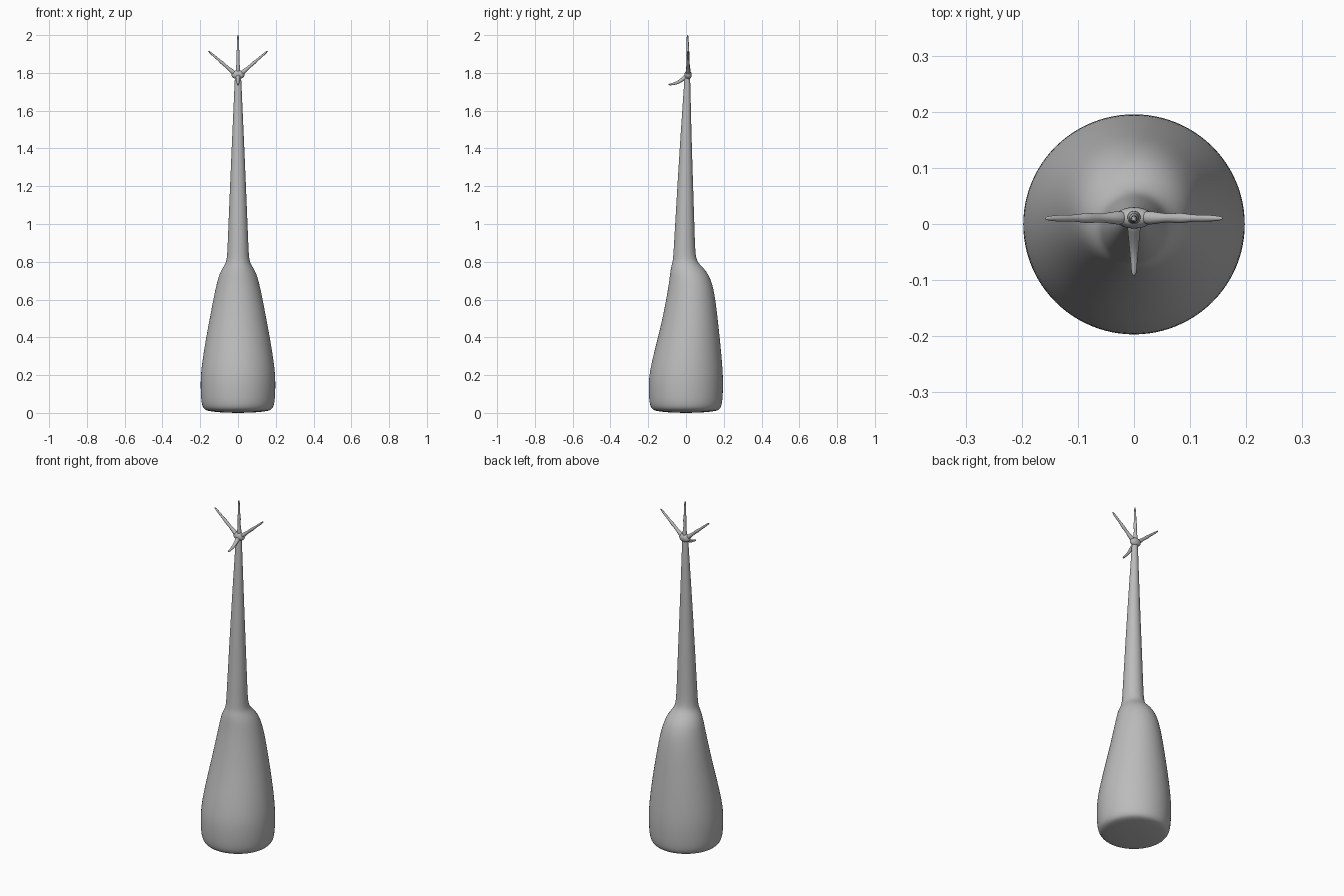
import bpy, bmesh, math
from mathutils import Vector

cube = bpy.data.objects.get("Cube")
if cube:
    bpy.data.objects.remove(cube)

# Single plain grey
grey = bpy.data.materials.new("plain grey")
grey.use_nodes = True
grey.diffuse_color = (0.5, 0.5, 0.5, 1)
grey.node_tree.nodes["Principled BSDF"].inputs["Base Color"].default_value = (0.5, 0.5, 0.5, 1)


def finish(name, bm, levels):
    bmesh.ops.recalc_face_normals(bm, faces=bm.faces)
    mesh = bpy.data.meshes.new(name)
    bm.to_mesh(mesh)
    bm.free()
    mesh.materials.append(grey)
    mesh.shade_smooth()
    ob = bpy.data.objects.new(name, mesh)
    bpy.context.collection.objects.link(ob)
    if levels:
        sub = ob.modifiers.new("smooth", "SUBSURF")
        sub.levels = sub.render_levels = levels
    return ob


def loft(name, rings, sides):
    """Skin elliptical rings (centre, half axis u, half axis v) into a closed tube."""
    bm = bmesh.new()
    loops = []
    for c, u, v in rings:
        angles = [math.tau * i / sides for i in range(sides)]
        loops.append([bm.verts.new(c + u * math.cos(a) + v * math.sin(a)) for a in angles])
    for a, b in zip(loops, loops[1:]):
        for i in range(sides):
            j = (i + 1) % sides
            bm.faces.new((a[i], a[j], b[j], b[i]))
    bm.faces.new(loops[0])
    bm.faces.new(loops[-1])
    return finish(name, bm, 2)


# Thigh and shank: height, half width, front edge, back edge
profile = [
    (0.0, 0.06, -0.06, 0.06), (0.008, 0.155, -0.155, 0.155),
    (0.018, 0.183, -0.183, 0.183), (0.05, 0.196, -0.196, 0.194),
    (0.12, 0.2, -0.2, 0.198), (0.2, 0.2, -0.198, 0.198),
    (0.3, 0.187, -0.176, 0.19), (0.4, 0.17, -0.15, 0.18),
    (0.5, 0.151, -0.126, 0.169), (0.6, 0.132, -0.106, 0.157),
    (0.68, 0.115, -0.092, 0.142), (0.74, 0.098, -0.085, 0.117),
    (0.775, 0.077, -0.079, 0.085), (0.8, 0.062, -0.071, 0.06),
    (0.84, 0.057, -0.067, 0.049), (1.0, 0.051, -0.058, 0.045),
    (1.4, 0.034, -0.034, 0.031), (1.7, 0.02, -0.013, 0.024),
    (1.78, 0.017, -0.008, 0.022), (1.8, 0.012, -0.003, 0.018),
]
loft("leg", [(Vector((0, (f + b) / 2, z)), Vector((w, 0, 0)), Vector((0, (b - f) / 2, 0)))
             for z, w, f, b in profile], 24)

# Knuckle pad joining the toes
bm = bmesh.new()
bmesh.ops.create_uvsphere(bm, u_segments=24, v_segments=14, radius=1)
for v in bm.verts:
    v.co = Vector((v.co.x * 0.034, 0.011 + v.co.y * 0.019, 1.79 + v.co.z * 0.024))
finish("foot_pad", bm, 0)


def toe(name, path, radii):
    """Tapering toe following a path, with a swelling at each joint."""
    pts = [Vector(p) for p in path]
    rings = []
    for i, (p, r) in enumerate(zip(pts, radii)):
        t = (pts[min(i + 1, len(pts) - 1)] - pts[max(i - 1, 0)]).normalized()
        side = Vector((0, 1, 0)) if abs(t.y) < 0.5 else Vector((1, 0, 0))
        u = t.cross(side).normalized()
        rings.append((p, u * r, t.cross(u) * r))
    return loft(name, rings, 10)


def straight(start, end, steps):
    a, b = Vector(start), Vector(end)
    return [a.lerp(b, t) for t in steps]


steps = [0, 0.15, 0.28, 0.4, 0.5, 0.62, 0.74, 0.95, 1]
radii = [0.014, 0.012, 0.008, 0.009, 0.01, 0.006, 0.007, 0.005, 0.002]

# Three long toes fanned across the width
for name, s in (("left_toe", 1), ("right_toe", -1)):
    toe(name, straight((s * 0.015, 0.011, 1.794), (s * 0.158, 0.01, 1.917), steps), radii)
toe("middle_toe", straight((0, 0.012, 1.795), (0, 0.008, 2.003), steps), radii)

# Short bent toe on the front side
toe("hind_toe", [(0, 0.008, 1.785), (0, -0.01, 1.772), (0, -0.03, 1.757),
                 (0, -0.05, 1.746), (0, -0.07, 1.741), (0, -0.088, 1.738), (0, -0.092, 1.738)],
    [0.014, 0.012, 0.01, 0.008, 0.006, 0.005, 0.002])
